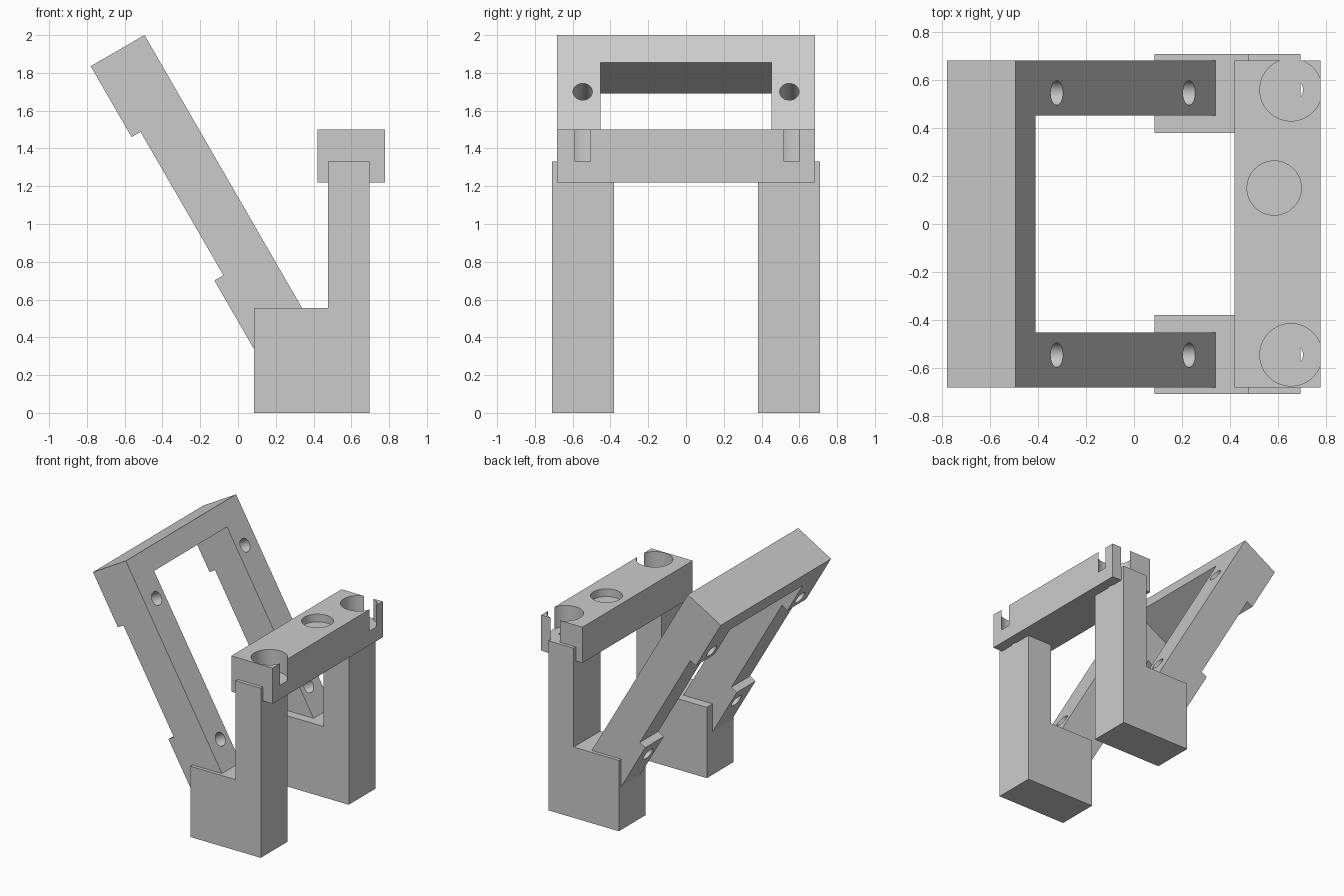
import bpy, bmesh, math
from mathutils import Vector

if "Cube" in bpy.data.objects:
    bpy.data.objects.remove(bpy.data.objects["Cube"])

grey = bpy.data.materials.new("plain grey")
grey.diffuse_color = (0.6, 0.6, 0.6, 1)
grey.use_nodes = True
grey.node_tree.nodes["Principled BSDF"].inputs["Base Color"].default_value = grey.diffuse_color


def extrude_profile(name, points, y0, y1):
    """Solid made by sweeping an (x, z) outline along y."""
    bm = bmesh.new()
    face = bm.faces.new([bm.verts.new((x, y0, z)) for x, z in points])
    out = bmesh.ops.extrude_face_region(bm, geom=[face])
    verts = [v for v in out["geom"] if isinstance(v, bmesh.types.BMVert)]
    bmesh.ops.translate(bm, verts=verts, vec=(0, y1 - y0, 0))
    bmesh.ops.recalc_face_normals(bm, faces=bm.faces)
    mesh = bpy.data.meshes.new(name)
    bm.to_mesh(mesh)
    bm.free()
    obj = bpy.data.objects.new(name, mesh)
    obj.data.materials.append(grey)
    bpy.context.collection.objects.link(obj)
    return obj


def cylinder_cutter(center, radius, depth, tilt=0):
    bpy.ops.mesh.primitive_cylinder_add(vertices=64, radius=radius, depth=depth,
                                        location=center, rotation=(0, tilt, 0))
    cutter = bpy.context.object
    cutter.name = "hole_cutter"
    cutter.data.materials.append(grey)
    cutter.hide_render = True
    return cutter


def cut(obj, cutter):
    mod = obj.modifiers.new("cut", 'BOOLEAN')
    mod.operation, mod.solver, mod.object = 'DIFFERENCE', 'EXACT', cutter
    bpy.ops.object.select_all(action='DESELECT')
    bpy.context.view_layer.objects.active = obj
    obj.select_set(True)
    bpy.ops.object.modifier_apply(modifier=mod.name)
    bpy.data.objects.remove(cutter)


def smooth(obj):
    bpy.ops.object.select_all(action='DESELECT')
    bpy.context.view_layer.objects.active = obj
    obj.select_set(True)
    bpy.ops.object.shade_smooth_by_angle(angle=math.radians(30))


# L-shaped legs
leg_outline = [(0.085, 0), (0.695, 0), (0.695, 1.33), (0.477, 1.33),
               (0.477, 0.555), (0.085, 0.555)]
extrude_profile("front_leg", leg_outline, -0.71, -0.38)
extrude_profile("back_leg", leg_outline, 0.38, 0.71)

# Holder bar with round pockets breaking through its outer faces
bar = extrude_profile("holder_bar", [(0.42, 1.22), (0.778, 1.22), (0.778, 1.5), (0.42, 1.5)],
                      -0.683, 0.683)
for y in (-0.546, 0.56):
    cut(bar, cylinder_cutter((0.655, y, 1.53), 0.13, 0.4))
    cut(bar, cylinder_cutter((0.655, y, 1.3), 0.05, 0.4))
cut(bar, cylinder_cutter((0.585, 0.15, 1.54), 0.113, 0.2))
smooth(bar)

# Leaning frame: s runs down its length, t runs back through its thickness
TILT = math.radians(30)
down = Vector((math.sin(TILT), -math.cos(TILT)))
back = Vector((-math.cos(TILT), -math.sin(TILT)))
top_corner = Vector((-0.495, 2.0))
LENGTH, THICK, STEP = 1.735, 0.329, 0.055


def at(s, t):
    return tuple(top_corner + down * s + back * t)


frame = extrude_profile("leaning_frame", [
    at(0, 0), at(LENGTH, 0), at(LENGTH, THICK), at(1.31, THICK), at(1.31, THICK - STEP),
    at(0.433, THICK - STEP), at(0.433, THICK), at(0, THICK)], -0.683, 0.683)

# Open gap between the arms
cut(frame, extrude_profile("gap_cutter", [
    at(0.167, -0.2), at(2.2, -0.2), at(2.2, 0.6), at(0.167, 0.6)], -0.452, 0.452))

# Bolt holes square to the arms
for s in (0.346, 1.45):
    for y in (-0.547, 0.547):
        x, z = at(s, THICK / 2)
        cut(frame, cylinder_cutter((x, y, z), 0.051, 0.8, math.radians(60)))
smooth(frame)
